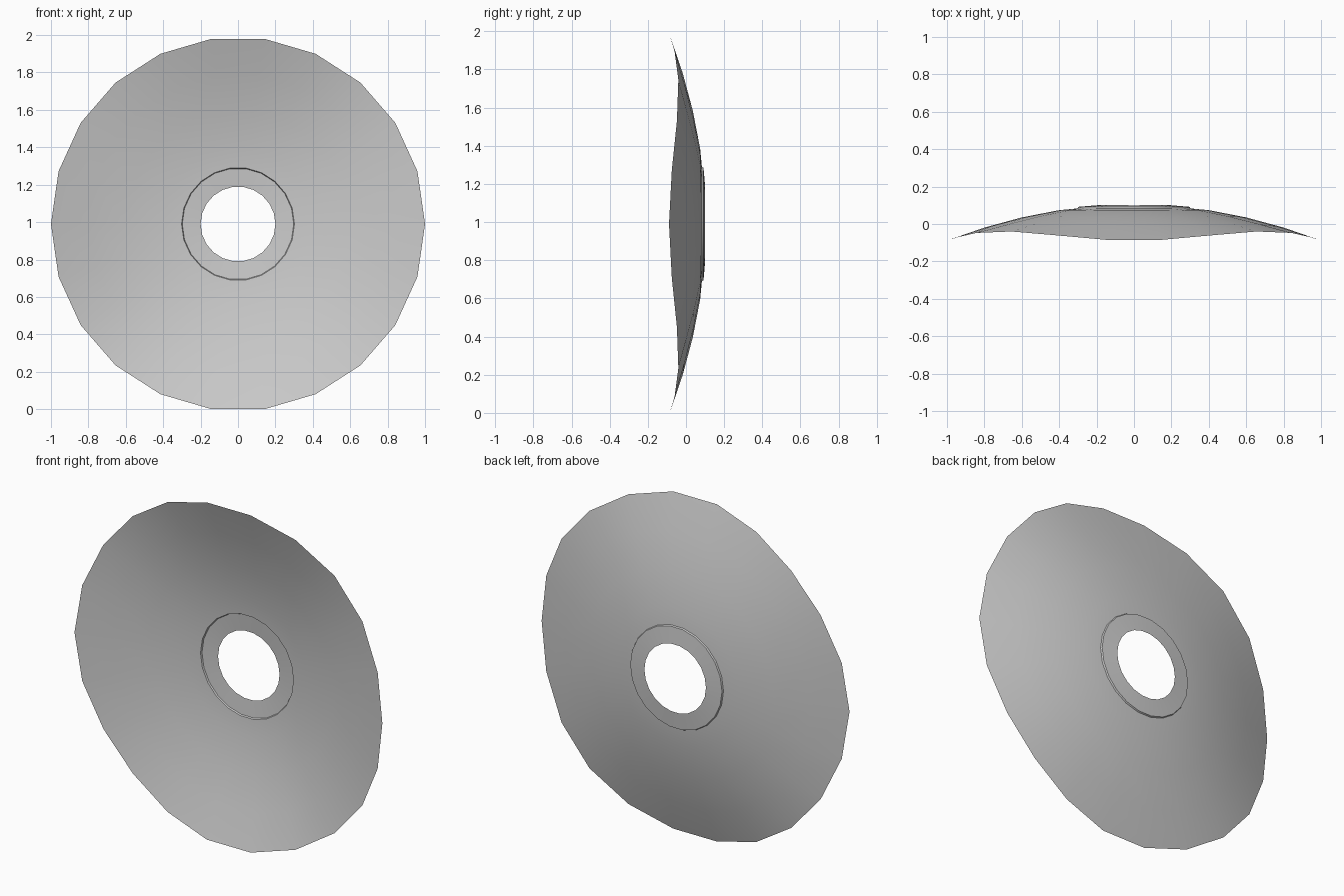
import bpy, bmesh, math

if "Cube" in bpy.data.objects:
    bpy.data.objects.remove(bpy.data.objects["Cube"])

SIDES = 22
CENTRE_Z = 0.99

def warp(x, z):
    # shallow dome whose rim lifts a little on the diagonals
    return 0.105 - 0.194 * (x * x + z * z) + 0.2 * x * x * z * z

def ring_sheet(name, rings):
    # concentric loops of (radius, y offset), bridged into a thin open sheet
    bm = bmesh.new()
    loops = []
    for r, dy in rings:
        loop = []
        for i in range(SIDES):
            a = 2 * math.pi * i / SIDES
            x, z = r * math.cos(a), r * math.sin(a)
            loop.append(bm.verts.new((x, warp(x, z) + dy, z + CENTRE_Z)))
        loops.append(loop)
    for a, b in zip(loops, loops[1:]):
        for i in range(SIDES):
            j = (i + 1) % SIDES
            bm.faces.new((a[i], a[j], b[j], b[i]))
    mesh = bpy.data.meshes.new(name)
    bm.to_mesh(mesh)
    bm.free()
    ob = bpy.data.objects.new(name, mesh)
    bpy.context.collection.objects.link(ob)
    bpy.context.view_layer.objects.active = ob
    ob.select_set(True)
    bpy.ops.object.shade_smooth_by_angle(angle=math.radians(40))
    ob.select_set(False)
    return ob

# dished disc with a small step to a collar around the centre hole
ring_sheet("warped_disc", [(1.0, 0), (0.8, 0), (0.6, 0), (0.4, 0), (0.302, -0.004),
                           (0.298, 0.004), (0.2, 0.003)])
